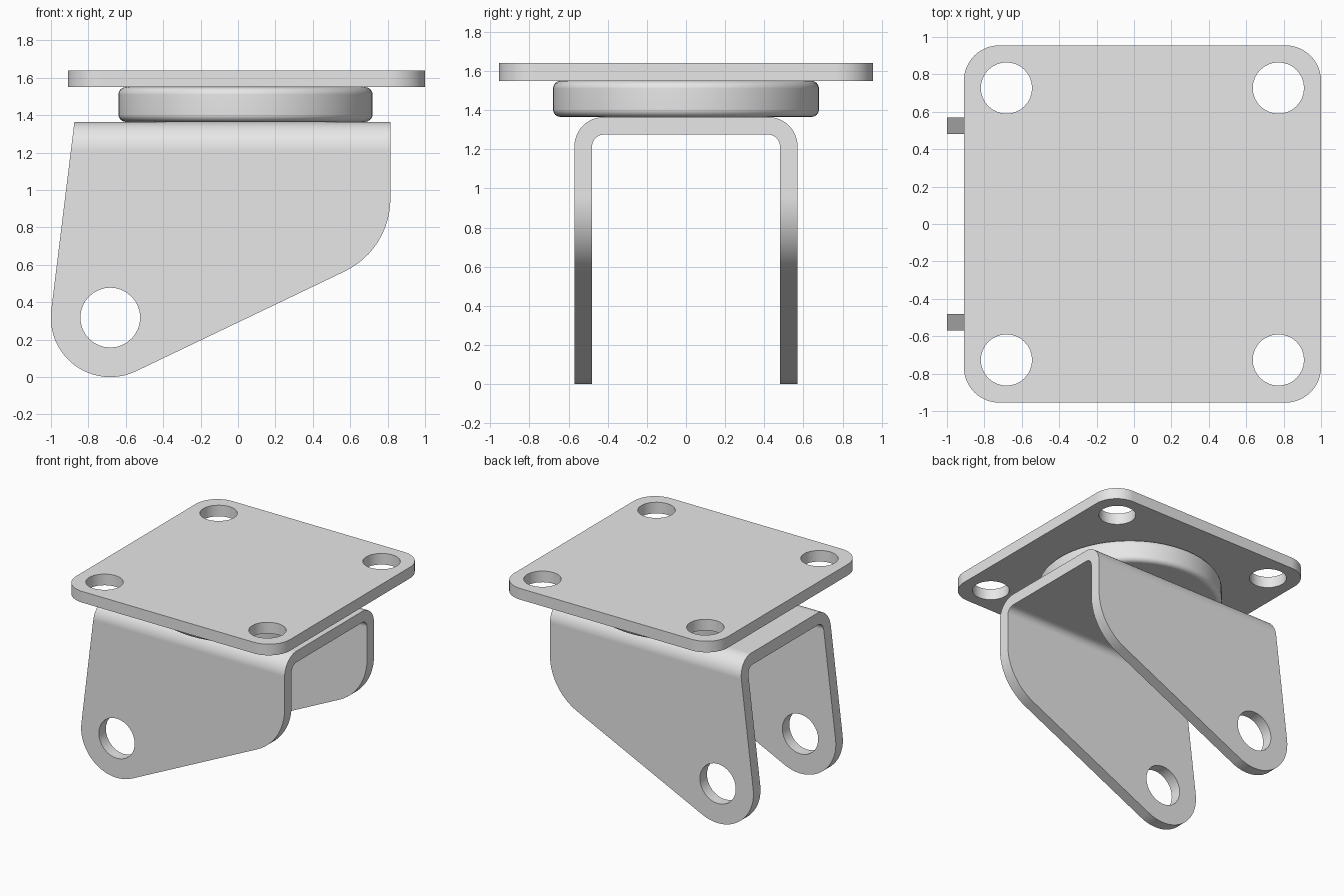
import bpy, bmesh
from math import cos, sin, radians
from mathutils import Vector

default = bpy.data.objects.get("Cube")
if default:
    bpy.data.objects.remove(default, do_unlink=True)

steel = bpy.data.materials.new("grey_steel")
steel.use_nodes = True
GREY = (0.8, 0.8, 0.8, 1)
steel.diffuse_color = GREY
steel.node_tree.nodes["Principled BSDF"].inputs["Base Color"].default_value = GREY


def arc(cx, cy, r, start, end, steps=12):
    angles = [radians(start + (end - start) * i / steps) for i in range(steps + 1)]
    return [(cx + r * cos(a), cy + r * sin(a)) for a in angles]


def circle(cx, cy, r, steps=32):
    return arc(cx, cy, r, 0, 360, steps)[:-1]


# Extrude a 2D outline along one axis
def prism(name, outline, axis, low, high):
    place = {"x": lambda a, b, t: (t, a, b),
             "y": lambda a, b, t: (a, t, b),
             "z": lambda a, b, t: (a, b, t)}[axis]
    bm = bmesh.new()
    face = bm.faces.new([bm.verts.new(place(a, b, low)) for a, b in outline])
    grown = bmesh.ops.extrude_face_region(bm, geom=[face])
    moved = [v for v in grown["geom"] if isinstance(v, bmesh.types.BMVert)]
    bmesh.ops.translate(bm, verts=moved, vec=Vector(place(0, 0, high - low)))
    bmesh.ops.recalc_face_normals(bm, faces=bm.faces)
    mesh = bpy.data.meshes.new(name)
    bm.to_mesh(mesh)
    bm.free()
    mesh.materials.append(steel)
    obj = bpy.data.objects.new(name, mesh)
    bpy.context.collection.objects.link(obj)
    return obj


def activate(obj):
    bpy.ops.object.select_all(action="DESELECT")
    obj.select_set(True)
    bpy.context.view_layer.objects.active = obj


# Apply a boolean, then discard the cutter
def carve(obj, cutter, operation):
    cutter.hide_render = True
    mod = obj.modifiers.new("carve", "BOOLEAN")
    mod.operation, mod.solver, mod.object = operation, "EXACT", cutter
    activate(obj)
    bpy.ops.object.modifier_apply(modifier=mod.name)
    bpy.data.objects.remove(cutter, do_unlink=True)


def finish(obj):
    activate(obj)
    bpy.ops.object.shade_smooth_by_angle(angle=radians(30))
    mod = obj.modifiers.new("even_normals", "WEIGHTED_NORMAL")
    mod.keep_sharp = True


# Mounting plate with rounded corners and four bolt holes
MID = 0.045
corner = 0.19
hx, hy = 0.955 - corner, 0.955 - corner
outline = (arc(MID + hx, hy, corner, 0, 90) + arc(MID - hx, hy, corner, 90, 180)
           + arc(MID - hx, -hy, corner, 180, 270) + arc(MID + hx, -hy, corner, 270, 360))
plate = prism("mounting_plate", outline, "z", 1.55, 1.64)
for sx in (-1, 1):
    for sy in (-1, 1):
        hole = prism("bolt_cutter", circle(MID + sx * 0.727, sy * 0.727, 0.137), "z", 1.4, 1.8)
        carve(plate, hole, "DIFFERENCE")
finish(plate)

# Swivel disc with softened rims
disc = prism("swivel_disc", circle(0.04, 0, 0.68, 64), "z", 1.365, 1.55)
bevel = disc.modifiers.new("soft_rim", "BEVEL")
bevel.width, bevel.segments = 0.04, 4
bevel.limit_method, bevel.angle_limit = "ANGLE", radians(40)
activate(disc)
bpy.ops.object.modifier_apply(modifier=bevel.name)
finish(disc)

# Fork: bent sheet cross-section trimmed to the side outline
bend_y, bend_z = 0.42, 1.215
section = ([(0.57, -0.2)] + arc(bend_y, bend_z, 0.15, 0, 90)
           + arc(-bend_y, bend_z, 0.15, 90, 180) + [(-0.57, -0.2), (-0.48, -0.2)]
           + arc(-bend_y, bend_z, 0.06, 180, 90) + arc(bend_y, bend_z, 0.06, 90, 0)
           + [(0.48, -0.2)])
fork = prism("fork_bracket", section, "x", -1.2, 1.2)
axle = (-0.683, 0.318)
side = ([(-0.858, 1.5)] + arc(*axle, 0.318, 173, 295.5, 20)
        + arc(0.385, 0.953, 0.43, 295.5, 360) + [(0.815, 1.5)])
carve(fork, prism("side_cutter", side, "y", -0.8, 0.8), "INTERSECT")
carve(fork, prism("axle_cutter", circle(*axle, 0.16), "y", -0.9, 0.9), "DIFFERENCE")
finish(fork)
